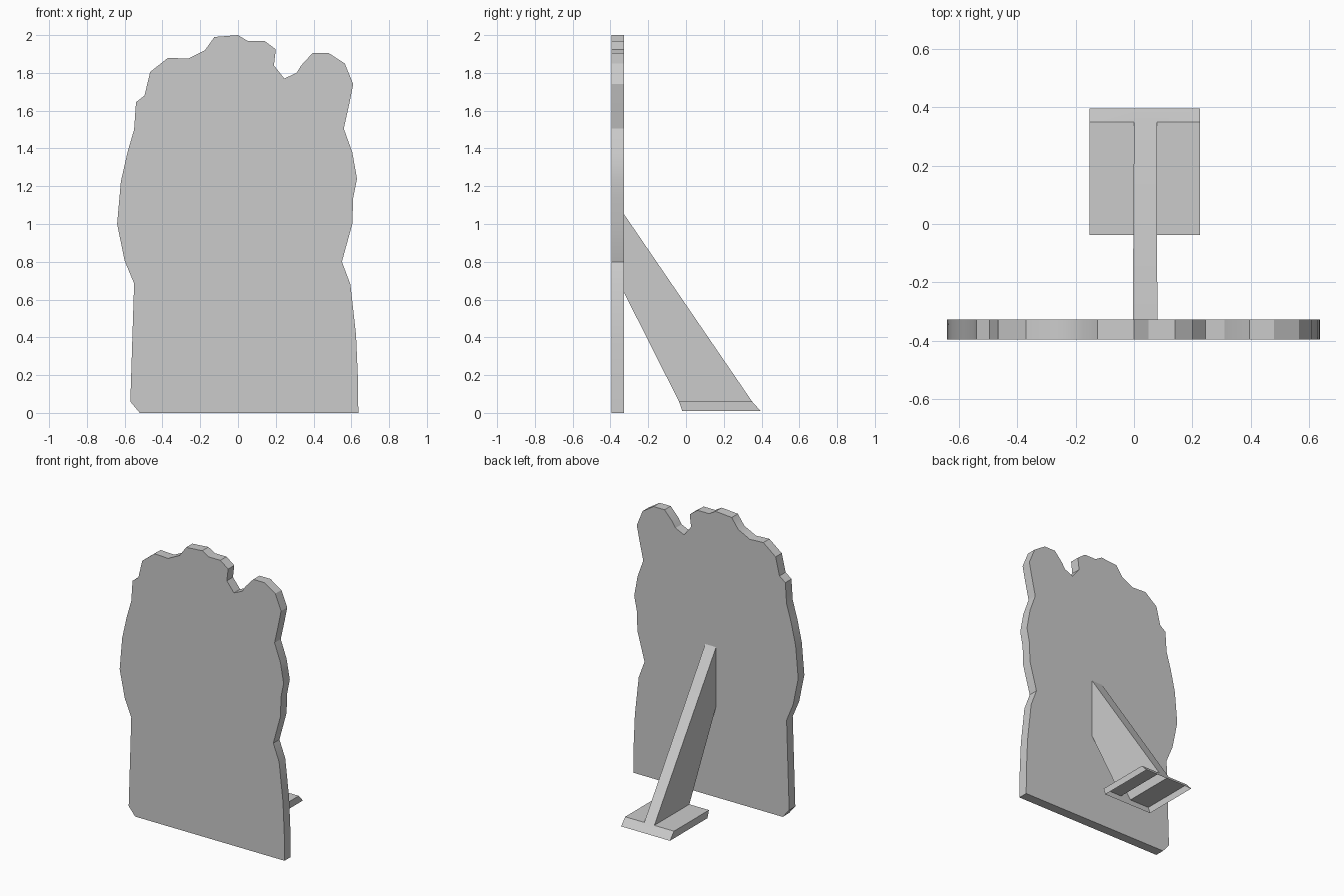
import bpy, bmesh, math

cube = bpy.data.objects.get("Cube")
if cube:
    bpy.data.objects.remove(cube, do_unlink=True)

grey = bpy.data.materials.new("plain grey")
grey.use_nodes = True
COLOUR = (0.6, 0.6, 0.6, 1)
grey.diffuse_color = COLOUR
grey.node_tree.nodes["Principled BSDF"].inputs["Base Color"].default_value = COLOUR


def finish(name, bm):
    mesh = bpy.data.meshes.new(name)
    bm.to_mesh(mesh)
    bm.free()
    mesh.materials.append(grey)
    obj = bpy.data.objects.new(name, mesh)
    bpy.context.collection.objects.link(obj)
    bpy.ops.object.select_all(action='DESELECT')
    obj.select_set(True)
    bpy.context.view_layer.objects.active = obj
    bpy.ops.object.shade_smooth_by_angle(angle=math.radians(30))
    return obj


# Cut-out board: irregular outline extruded backwards
FRONT, BACK = -0.395, -0.327
outline = [
    (-.52, 0), (.637, 0), (.635, .18), (.625, .41), (.595, .68), (.55, .8),
    (.605, 1), (.61, 1.14), (.63, 1.24), (.605, 1.38), (.56, 1.505),
    (.59, 1.64), (.61, 1.74), (.565, 1.85), (.48, 1.905), (.395, 1.905),
    (.335, 1.84), (.31, 1.8), (.245, 1.77), (.19, 1.84), (.2, 1.925),
    (.14, 1.97), (.05, 1.97), (0, 2), (-.125, 1.99), (-.175, 1.92),
    (-.265, 1.875), (-.37, 1.88), (-.465, 1.805), (-.495, 1.68),
    (-.54, 1.645), (-.55, 1.5), (-.585, 1.38), (-.62, 1.225), (-.64, 1),
    (-.6, .805), (-.55, .685), (-.57, .06)]
bm = bmesh.new()
face = bm.faces.new([bm.verts.new((x, FRONT, z)) for x, z in outline])
out = bmesh.ops.extrude_face_region(bm, geom=[face], use_keep_orig=True)
for v in out["geom"]:
    if isinstance(v, bmesh.types.BMVert):
        v.co.y = BACK
bmesh.ops.recalc_face_normals(bm, faces=bm.faces)
finish("cutout_board", bm)

# Foot and strut: a shallow tray, open below, its middle drawn up to the board
bm = bmesh.new()


def row(xs, y, z):
    return [bm.verts.new((x, y, z)) for x in xs]


def loft(a, b):
    for i in range(len(a) - 1):
        bm.faces.new((a[i], a[i + 1], b[i + 1], b[i]))


columns = (-.152, 0, .078, .226)
top_front, top_back = row(columns, -.037, .06), row(columns, .35, .06)
low_front, low_back = row(columns, -.02, .01), row(columns, .395, .01)
loft(low_front, top_front)
loft(top_back, low_back)
for i in (0, -1):
    bm.faces.new((low_front[i], top_front[i], top_back[i], low_back[i]))
for i in (0, 2):
    loft(top_front[i:i + 2], top_back[i:i + 2])
strut_low = row((-.004, .08), BACK, .635)
strut_high = row((-.004, .08), BACK, 1.05)
loft(top_front[1:3], strut_low)
loft(strut_high, top_back[1:3])
for i in (0, 1):
    bm.faces.new((top_front[i + 1], strut_low[i], strut_high[i], top_back[i + 1]))
bmesh.ops.recalc_face_normals(bm, faces=bm.faces)
finish("support_strut_and_foot", bm)
